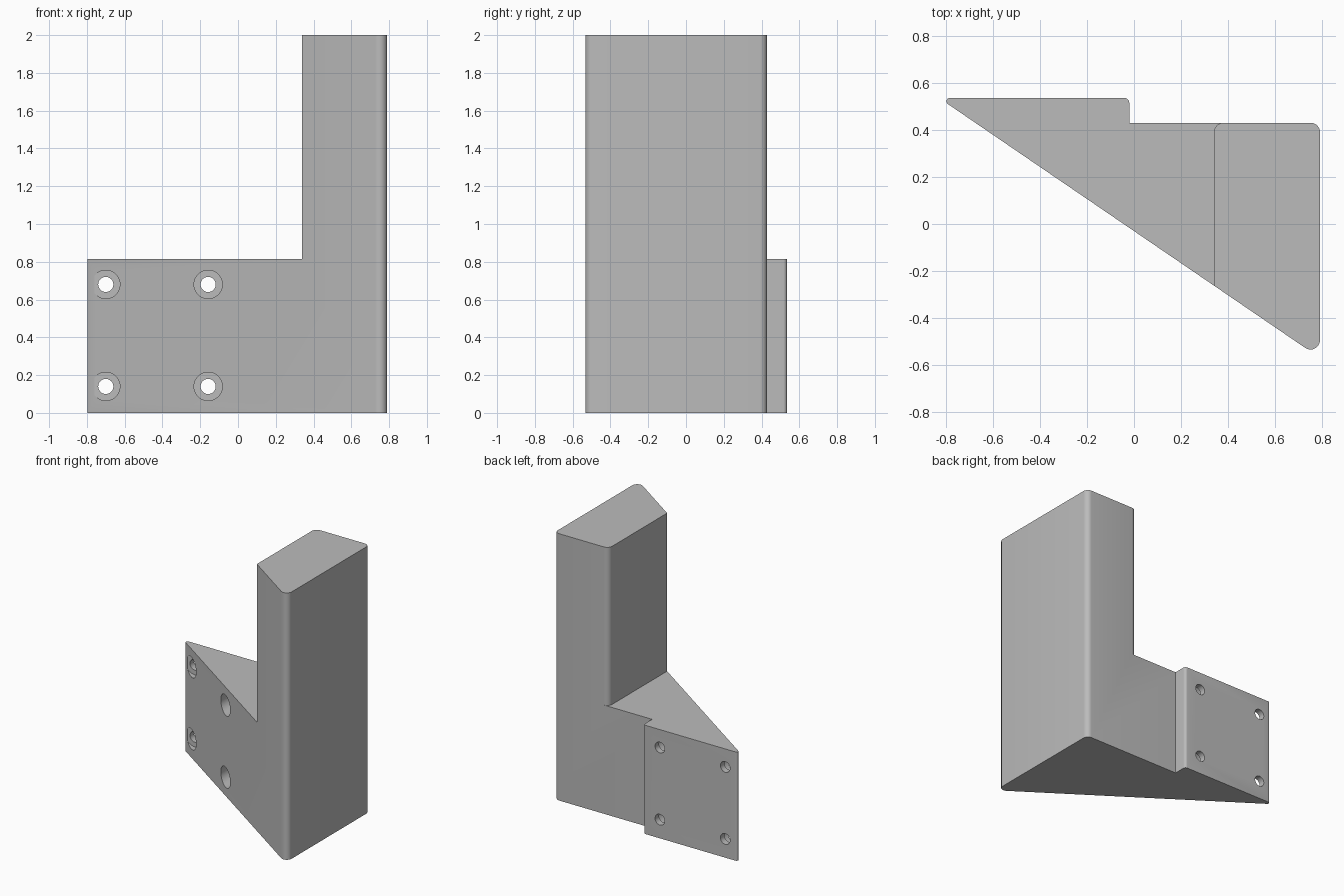
import bpy
import bmesh
from math import pi, tan
from mathutils import Vector, Matrix

old = bpy.data.objects.get("Cube")
if old:
    bpy.data.objects.remove(old, do_unlink=True)

grey = bpy.data.materials.new("plain grey")
grey.use_nodes = True
colour = (0.5, 0.5, 0.5, 1)
grey.diffuse_color = colour
grey.node_tree.nodes["Principled BSDF"].inputs["Base Color"].default_value = colour


def rounded(corners, steps=8):
    """Turn (x, y, radius) corners into an outline with rounded corners."""
    outline = []
    for i, (x, y, r) in enumerate(corners):
        p = Vector((x, y))
        if r == 0:
            outline.append(p)
            continue
        a = (Vector(corners[i - 1][:2]) - p).normalized()
        b = (Vector(corners[(i + 1) % len(corners)][:2]) - p).normalized()
        reach = r / tan(a.angle(b) / 2)
        centre = p + (a + b).normalized() * (reach ** 2 + r ** 2) ** 0.5
        start = (p + a * reach - centre).normalized()
        end = (p + b * reach - centre).normalized()
        for k in range(steps + 1):
            t = k / steps
            direction = start.slerp(end, t)
            outline.append(centre + direction.normalized() * r)
    return outline


def make_object(name, bm):
    bmesh.ops.recalc_face_normals(bm, faces=bm.faces)
    mesh = bpy.data.meshes.new(name)
    bm.to_mesh(mesh)
    bm.free()
    mesh.materials.append(grey)
    obj = bpy.data.objects.new(name, mesh)
    bpy.context.collection.objects.link(obj)
    return obj


def prism(name, corners, bottom, top):
    """Closed upright solid over a rounded outline."""
    bm = bmesh.new()
    outline = rounded(corners)
    low = [bm.verts.new((p.x, p.y, bottom)) for p in outline]
    high = [bm.verts.new((p.x, p.y, top)) for p in outline]
    bm.faces.new(low)
    bm.faces.new(high)
    for i in range(len(outline)):
        bm.faces.new((low[i - 1], low[i], high[i], high[i - 1]))
    return make_object(name, bm)


def rods(name, radius, y0, y1):
    """Four cylinders along y, one at each screw position."""
    bm = bmesh.new()
    for x in (-0.70, -0.158):
        for z in (0.14, 0.68):
            place = Matrix.Translation((x, (y0 + y1) / 2, z)) @ Matrix.Rotation(pi / 2, 4, "X")
            bmesh.ops.create_cone(bm, cap_ends=True, segments=48, radius1=radius,
                                  radius2=radius, depth=y1 - y0, matrix=place)
    return make_object(name, bm)


def cut(target, cutter):
    cutter.hide_render = True
    mod = target.modifiers.new("cut", "BOOLEAN")
    mod.operation = "DIFFERENCE"
    mod.solver = "EXACT"
    mod.object = cutter
    bpy.context.view_layer.objects.active = target
    bpy.ops.object.modifier_apply(modifier=mod.name)
    bpy.data.objects.remove(cutter, do_unlink=True)


# Wedge-shaped block at full height, with the mounting pad stepped out at the back
bracket = prism("corner_bracket", [
    (-0.828, 0.535, 0.014), (0.79, -0.569, 0.04), (0.79, 0.43, 0.04),
    (-0.02, 0.43, 0), (-0.02, 0.535, 0.02)], 0, 2)

# Clear the space above the base, leaving the upright post with its rounded corner
notch = [(-1, -1, 0), (0.34, -1, 0)]
for p in rounded([(0.34, -1, 0), (0.34, 0.43, 0.04), (1, 0.43, 0)])[1:-1]:
    notch.append((p.x, p.y, 0))
notch += [(notch[-1][0], 1, 0), (-1, 1, 0)]
cut(bracket, prism("notch_cutter", notch, 0.815, 2.5))

# Counterbored screw holes
cut(bracket, rods("counterbore_cutter", 0.075, -1, 0.488))
cut(bracket, rods("screw_hole_cutter", 0.04, 0.2, 0.8))

# Smooth fillets and bores, crisp edges elsewhere
bpy.ops.object.select_all(action="DESELECT")
bracket.select_set(True)
bpy.context.view_layer.objects.active = bracket
bpy.ops.object.shade_smooth_by_angle(angle=pi / 6)
